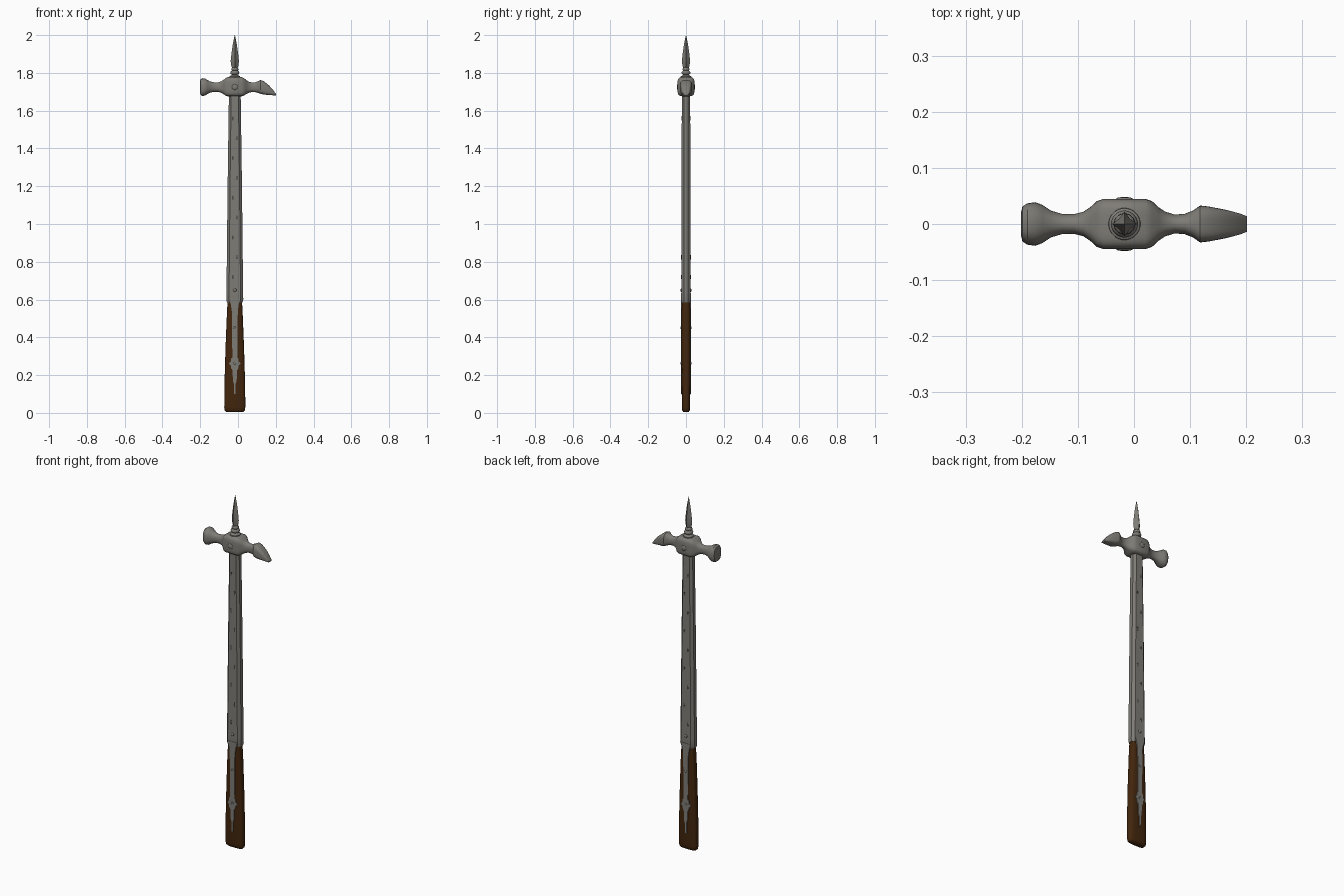
import bpy, bmesh, math
from mathutils import Vector

cube = bpy.data.objects.get("Cube")
if cube:
    bpy.data.objects.remove(cube, do_unlink=True)

CX = -0.017  # shaft axis
HZ = 1.725   # head height


def material(name, rgb):
    m = bpy.data.materials.new(name)
    m.use_nodes = True
    m.diffuse_color = (*rgb, 1)
    m.node_tree.nodes["Principled BSDF"].inputs["Base Color"].default_value = (*rgb, 1)
    return m


STEEL = material("steel", (0.21, 0.20, 0.18))
WOOD = material("dark wood", (0.055, 0.019, 0.004))
DARK = material("dark groove", (0.07, 0.067, 0.06))


def finish(bm, name, mat, angle=35):
    bmesh.ops.recalc_face_normals(bm, faces=bm.faces)
    mesh = bpy.data.meshes.new(name)
    bm.to_mesh(mesh)
    bm.free()
    ob = bpy.data.objects.new(name, mesh)
    bpy.context.collection.objects.link(ob)
    mesh.materials.append(mat)
    bpy.ops.object.select_all(action='DESELECT')
    ob.select_set(True)
    bpy.context.view_layer.objects.active = ob
    bpy.ops.object.shade_smooth_by_angle(angle=math.radians(angle))
    return ob


def octagon(a, b, cut):
    """Chamfered rectangle with half sizes a, b."""
    c = cut * min(a, b)
    return [(a, b - c), (a - c, b), (c - a, b), (-a, b - c),
            (-a, c - b), (c - a, -b), (a - c, -b), (a, c - b)]


def oval(a, b, power, n=32):
    """Superellipse; power 2 is an ellipse, more is boxier."""
    pts = []
    for i in range(n):
        t = math.tau * (i + 0.5) / n
        c, s = math.cos(t), math.sin(t)
        pts.append((a * math.copysign(abs(c) ** (2 / power), c),
                    b * math.copysign(abs(s) ** (2 / power), s)))
    return pts


def loft(name, rings, mat, angle=35):
    """Skin a list of equal-length 3D rings and cap both ends."""
    bm = bmesh.new()
    vs = [[bm.verts.new(p) for p in r] for r in rings]
    n = len(vs[0])
    for lo, hi in zip(vs, vs[1:]):
        for i in range(n):
            j = (i + 1) % n
            bm.faces.new((lo[i], lo[j], hi[j], hi[i]))
    bm.faces.new(vs[0])
    bm.faces.new(vs[-1])
    return finish(bm, name, mat, angle)


def upright(z, section):
    return [(CX + u, v, z) for u, v in section]


def plate(name, outline, y0, y1, mat):
    """Extrude an x-z outline between two depths."""
    return loft(name, [[(CX + x, y, z) for x, z in outline] for y in (y0, y1)], mat)


# Wooden grip, flaring to a rounded butt
grip = [(0.005, .046, .014), (0.012, .053, .020), (0.03, .056, .022), (0.15, .055, .023),
        (0.35, .049, .024), (0.50, .043, .024), (0.62, .037, .022)]
loft("grip", [upright(z, oval(a, b, 3.2)) for z, a, b in grip], WOOD, 50)

# Steel sleeve with chamfered edges
sleeve = [(0.585, .041, .023), (0.60, .045, .026), (0.64, .044, .025),
          (1.2, .038, .0235), (1.70, .031, .022)]
loft("sleeve", [upright(z, octagon(a, b, .55)) for z, a, b in sleeve], STEEL, 25)

# Langets over the grip, front and back, with a lobed knot and a point
side = [(.030, .61), (.021, .575), (.016, .54), (.014, .40), (.013, .295), (.020, .285),
        (.020, .272), (.032, .262), (.020, .250), (.019, .236), (.012, .225),
        (.010, .17), (.005, .155), (.004, .10)]
strip = side + [(-x, z) for x, z in reversed(side)]
for label, s in (("front", -1), ("back", 1)):
    plate(label + "_langet", strip, s * .020, s * .0275, STEEL)


def rivet(name, x, y, z, r, h, s):
    """Low dome facing -y or +y."""
    dome = [(1, 0), (1, .4), (.75, .8), (.3, 1)]
    rings = [[(x + r * k * math.cos(math.tau * i / 12), y + s * h * d,
               z + r * k * math.sin(math.tau * i / 12)) for i in range(12)] for k, d in dome]
    loft(name, rings, STEEL, 60)


# Rivets and shallow worn notches on both broad faces
for label, s in (("front", -1), ("back", 1)):
    rivet(label + "_head_rivet", CX, s * .042, HZ, .016, .006, s)
    for i, z in enumerate((.263, .45)):
        rivet(f"{label}_langet_rivet_{i}", CX, s * .027, z, .007, .003, s)
    rivet(f"{label}_sleeve_rivet", CX, s * .0245, .65, .009, .004, s)
    for i in range(9):
        z, x = .72 + i * .105, .011 * (1 if i % 2 else -1)
        y = .0251 - .0027 * (z - .64)
        notch = [(x - .004, z - .009), (x + .003, z - .012), (x + .005, z + .008), (x - .002, z + .011)]
        plate(f"{label}_notch_{i}", notch, s * (y - .003), s * (y + .0006), DARK)

# Hammer head: face, necks, central block and drooping beak (x, centre z, half y, half z, boxiness)
head = [(-.201, 1.725, .022, .028, 2.6), (-.199, 1.725, .031, .041, 2.6),
        (-.190, 1.725, .037, .047, 2.5), (-.176, 1.725, .039, .046, 2.4),
        (-.163, 1.725, .034, .038, 2.3), (-.148, 1.725, .024, .030, 2.2),
        (-.128, 1.725, .018, .025, 2.2), (-.106, 1.725, .018, .025, 2.2),
        (-.090, 1.725, .022, .030, 2.5), (-.078, 1.725, .030, .037, 3.2),
        (-.066, 1.726, .041, .046, 4.2), (-.054, 1.727, .045, .051, 4.6),
        (.020, 1.727, .045, .051, 4.6), (.032, 1.726, .041, .046, 4.2),
        (.044, 1.725, .030, .037, 3.2), (.056, 1.724, .022, .030, 2.5),
        (.072, 1.724, .017, .026, 2.2), (.090, 1.724, .018, .026, 2.2),
        (.105, 1.725, .024, .031, 2.4), (.118, 1.726, .033, .036, 3.0),
        (.135, 1.721, .031, .036, 3.4), (.165, 1.708, .025, .025, 3.6),
        (.188, 1.694, .019, .013, 3.8), (.201, 1.684, .014, .004, 3.8)]
loft("hammer_head", [[(x, u, c + v) for u, v in oval(a, b, p)] for x, c, a, b, p in head], STEEL, 32)

# Turned collar below the top spike
collar = [(1.765, .030), (1.782, .028), (1.786, .020), (1.790, .015), (1.794, .021),
          (1.801, .024), (1.808, .021), (1.812, .015), (1.817, .019), (1.824, .018), (1.829, .012)]
loft("spike_collar", [upright(z, oval(r, r, 2, 24)) for z, r in collar], STEEL, 50)

# Four-edged spike with slightly hollow faces
spike = [(1.82, .013), (1.84, .019), (1.862, .022), (1.90, .018), (1.95, .011), (1.985, .004), (2.0, .0005)]
star = [Vector((math.cos(math.tau * i / 8), math.sin(math.tau * i / 8))) * (.62 if i % 2 else 1)
        for i in range(8)]
loft("top_spike", [upright(z, [r * p for p in star]) for z, r in spike], STEEL, 15)
